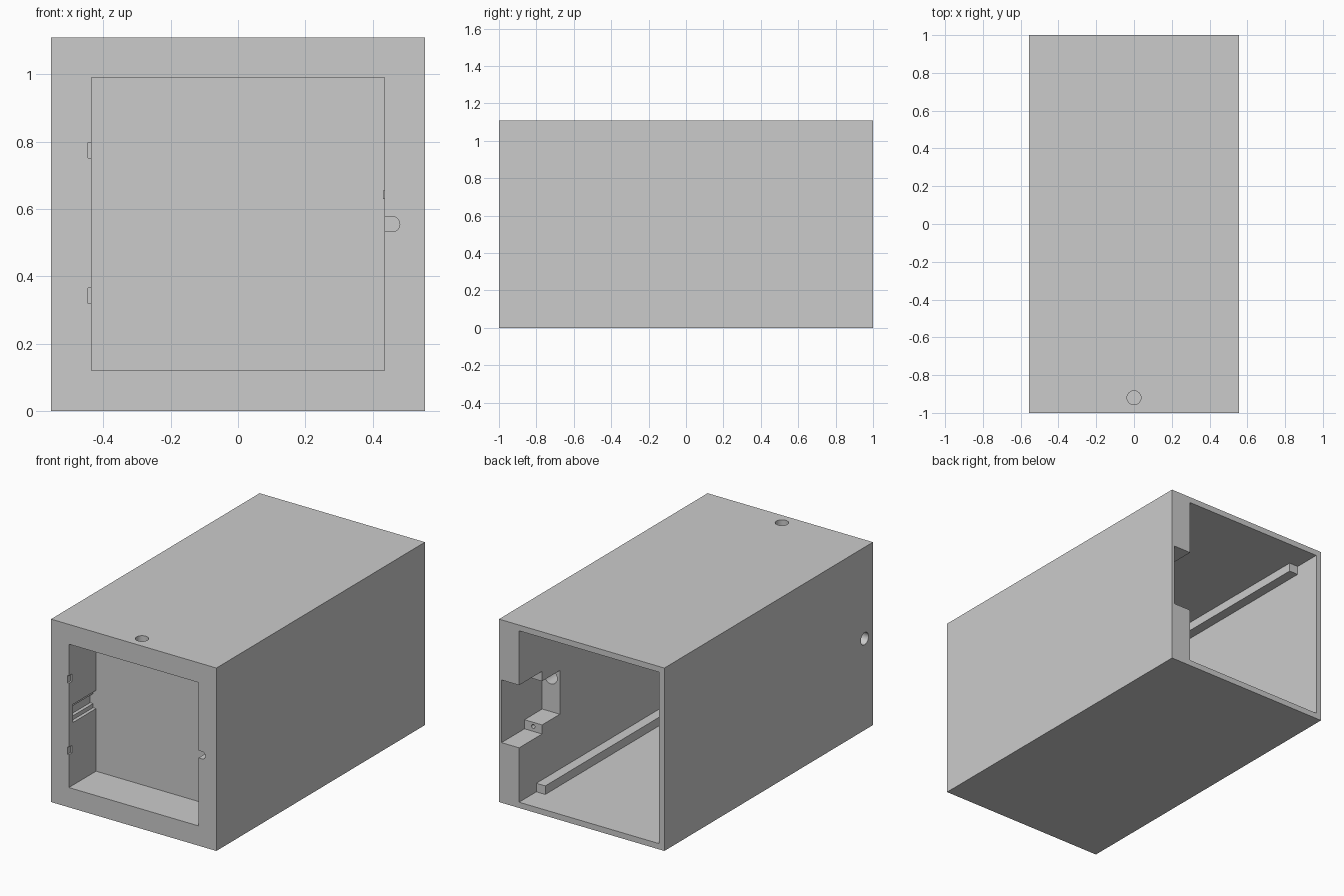
import bpy
import math

old = bpy.data.objects.get("Cube")
if old:
    bpy.data.objects.remove(old, do_unlink=True)

W, H, MID = 0.555, 1.11, 0.555

grey = bpy.data.materials.new("plain grey")
grey.use_nodes = True
colour = (0.6, 0.6, 0.6, 1)
grey.diffuse_color = colour
grey.node_tree.nodes["Principled BSDF"].inputs["Base Color"].default_value = colour


def box(name, x, y, z):
    """Axis-aligned box from (low, high) ranges."""
    bpy.ops.mesh.primitive_cube_add(size=1)
    ob = bpy.context.object
    ob.name = name
    ob.location = [(a + b) / 2 for a, b in (x, y, z)]
    ob.scale = [b - a for a, b in (x, y, z)]
    bpy.ops.object.transform_apply(location=True, rotation=True, scale=True)
    ob.data.materials.append(grey)
    return ob


def rod(name, centre, radius, length, axis):
    """Cylinder along the named axis."""
    turn = {"x": (0, math.pi / 2, 0), "y": (math.pi / 2, 0, 0), "z": (0, 0, 0)}[axis]
    bpy.ops.mesh.primitive_cylinder_add(vertices=32, radius=radius, depth=length,
                                        location=centre, rotation=turn)
    ob = bpy.context.object
    ob.name = name
    bpy.ops.object.transform_apply(location=True, rotation=True, scale=True)
    ob.data.materials.append(grey)
    return ob


def cut(target, cutter):
    """Subtract the cutter and delete it."""
    mod = target.modifiers.new("cut", "BOOLEAN")
    mod.operation = "DIFFERENCE"
    mod.solver = "EXACT"
    mod.object = cutter
    bpy.context.view_layer.objects.active = target
    bpy.ops.object.modifier_apply(modifier=mod.name)
    bpy.data.objects.remove(cutter, do_unlink=True)


housing = box("housing", (-W, W), (-1, 1), (0, H))

# Front door recess and rear cavity, with a thin wall between them
cut(housing, box("recess", (-0.435, 0.435), (-1.1, -0.74), (0.12, 0.99)))
cut(housing, box("cavity", (-0.52, 0.42), (-0.70, 1.1), (0.035, 1.075)))

# Hinge notches on the recess edge
for z in (0.342, 0.775):
    cut(housing, box("hinge_notch", (-0.445, -0.40), (-1.1, -0.97), (z - 0.023, z + 0.023)))

# Stepped groove in the recess side wall
for depth, half in ((0.02, 0.055), (0.04, 0.03)):
    cut(housing, box("groove", (-0.435 - depth, -0.40), (-0.96, -0.74),
                     (MID - half, MID + half)))

# Round-ended finger slot beside the door
cut(housing, rod("slot_end", (0.458, -1, MID), 0.0225, 0.12, "y"))
cut(housing, box("slot_neck", (0.40, 0.458), (-1.1, -0.94), (MID - 0.022, MID + 0.022)))

# Blind holes in the top and one side
cut(housing, rod("top_hole", (0, -0.92, H), 0.037, 0.12, "z"))
cut(housing, rod("side_hole", (-W, -0.92, MID), 0.037, 0.12, "x"))

# Stepped socket in the thick wall at the rear
cut(housing, box("socket", (0.40, 0.538), (0.78, 1.1), (MID - 0.19, MID + 0.19)))
cut(housing, box("inner_socket", (0.40, 0.538), (0.61, 0.80), (MID - 0.135, MID + 0.13)))
cut(housing, rod("cable_channel", (0.48, 0.42, 0.63), 0.042, 0.42, "y"))
for side in (-1, 1):
    cut(housing, rod("screw_hole", (0.48, 0.78, MID + side * 0.16), 0.012, 0.1, "y"))

# Small catch on the recess wall
box("door_catch", (0.43, 0.44), (-0.86, -0.83), (0.63, 0.655))

# Four corner rails along the cavity
for side, xs in (("left", (0.36, 0.425)), ("right", (-0.525, -0.46))):
    for level, zs in (("lower", (0.03, 0.087)), ("upper", (1.023, 1.08))):
        box(f"{level}_{side}_rail", xs, (-0.705, 0.835), zs)

# Smooth round holes, sharp box edges
bpy.ops.object.select_all(action="DESELECT")
housing.select_set(True)
bpy.context.view_layer.objects.active = housing
bpy.ops.object.shade_smooth_by_angle(angle=math.radians(30))
